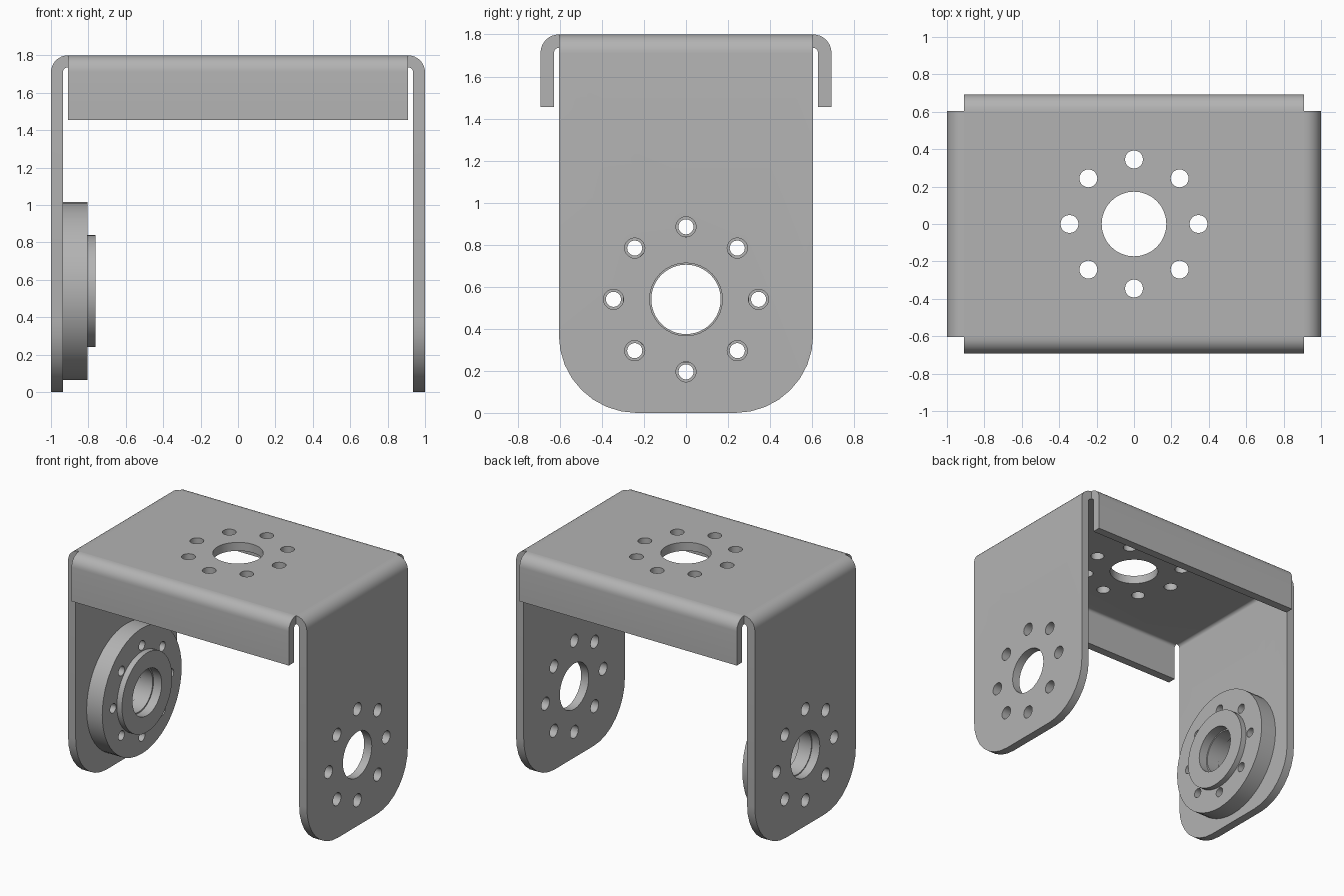
import bpy, bmesh, math
from mathutils import Matrix, Vector

cube = bpy.data.objects.get("Cube")
if cube:
    bpy.data.objects.remove(cube, do_unlink=True)

T = 0.064          # sheet thickness
HEIGHT = 1.8
HUB_Z = 0.54       # height of the pivot holes
BOLT_CIRCLE = 0.345

grey = bpy.data.materials.new("metal grey")
grey.use_nodes = True
colour = (0.45, 0.45, 0.45, 1)
grey.diffuse_color = colour
grey.node_tree.nodes["Principled BSDF"].inputs["Base Color"].default_value = colour


def make_object(name, bm):
    bmesh.ops.recalc_face_normals(bm, faces=bm.faces)
    mesh = bpy.data.meshes.new(name)
    bm.to_mesh(mesh)
    bm.free()
    mesh.materials.append(grey)
    obj = bpy.data.objects.new(name, mesh)
    bpy.context.collection.objects.link(obj)
    return obj


def boolean(obj, other, operation):
    bpy.context.view_layer.objects.active = obj
    mod = obj.modifiers.new(operation, 'BOOLEAN')
    mod.operation, mod.object, mod.solver = operation, other, 'EXACT'
    bpy.ops.object.modifier_apply(modifier=mod.name)
    bpy.data.objects.remove(other, do_unlink=True)


def round_edges(bm, test, radius, segments):
    """Round the edges whose midpoint and direction pass the test."""
    edges = []
    for e in bm.edges:
        a, b = e.verts[0].co, e.verts[1].co
        if test((a + b) / 2, (b - a).normalized()):
            edges.append(e)
    bmesh.ops.bevel(bm, geom=edges, offset=radius, offset_type='OFFSET',
                    segments=segments, profile=0.5, affect='EDGES')


def bent_sheet(name, half, width, bottom, radius, corner=0):
    """U-shaped sheet in the xz plane, extruded along y, with rounded bends."""
    inner = half - T
    outline = [(-half, bottom), (-half, HEIGHT), (half, HEIGHT), (half, bottom),
               (inner, bottom), (inner, HEIGHT - T), (-inner, HEIGHT - T), (-inner, bottom)]
    bm = bmesh.new()
    face = bm.faces.new([bm.verts.new((x, -width, z)) for x, z in outline])
    extruded = bmesh.ops.extrude_face_region(bm, geom=[face])["geom"]
    bmesh.ops.translate(bm, vec=(0, 2 * width, 0),
                        verts=[v for v in extruded if isinstance(v, bmesh.types.BMVert)])
    bmesh.ops.recalc_face_normals(bm, faces=bm.faces)
    along_y = lambda d: abs(d.y) > 0.99
    round_edges(bm, lambda m, d: along_y(d) and m.z > HEIGHT - T / 2, radius, 8)
    round_edges(bm, lambda m, d: along_y(d) and abs(m.z - HEIGHT + T) < 0.001
                and abs(abs(m.x) - inner) < 0.001, radius - T, 6)
    if corner:
        round_edges(bm, lambda m, d: abs(d.x) > 0.99 and abs(m.z - bottom) < 0.001,
                    corner, 8)
    return make_object(name, bm)


def hole_cutter(centre, axis, bore, bolt, length):
    """Central bore plus a ring of eight bolt holes along the axis."""
    bm = bmesh.new()
    turn = Vector((0, 0, 1)).rotation_difference(Vector(axis)).to_matrix().to_4x4()
    place = Matrix.Translation(centre) @ turn
    spots = [(0, 0, bore, 32)] if bore else []
    for i in range(8):
        a = i * math.tau / 8
        spots.append((BOLT_CIRCLE * math.cos(a), BOLT_CIRCLE * math.sin(a), bolt, 20))
    for x, y, r, sides in spots:
        bmesh.ops.create_cone(bm, cap_ends=True, segments=sides, radius1=r, radius2=r,
                              depth=length, matrix=place @ Matrix.Translation((x, y, 0)))
    cutter = make_object("hole_cutter", bm)
    cutter.hide_render = True
    return cutter


# Bent bracket: two long arms and two short stiffening flanges
bracket = bent_sheet("bracket", 1.0, 0.605, 0.0, 0.09, corner=0.37)
flanges = bent_sheet("flanges", 0.692, 0.91, 1.455, 0.087)
flanges.data.transform(Matrix.Rotation(math.pi / 2, 4, 'Z'))
boolean(bracket, flanges, 'UNION')
boolean(bracket, hole_cutter((0, 0, HEIGHT), (0, 0, 1), 0.173, 0.048, 0.4), 'DIFFERENCE')
boolean(bracket, hole_cutter((0, 0, HUB_Z), (1, 0, 0), 0.173, 0.048, 3), 'DIFFERENCE')

# Horn on the right arm: stepped disc turned about the pivot axis
start = -1 + T
profile = [(start, 0.165), (start, 0.475), (-0.805, 0.475), (-0.805, 0.3),
           (-0.762, 0.3), (-0.762, 0.175), (-0.83, 0.175), (-0.83, 0.165)]
bm = bmesh.new()
ring = [bm.verts.new((x, 0, HUB_Z + r)) for x, r in profile]
edges = [bm.edges.new((ring[i], ring[(i + 1) % len(ring)])) for i in range(len(ring))]
bmesh.ops.spin(bm, geom=ring + edges, cent=(0, 0, HUB_Z), axis=(1, 0, 0),
               angle=math.tau, steps=48)
bmesh.ops.remove_doubles(bm, verts=bm.verts, dist=0.0005)
horn = make_object("horn", bm)
boolean(horn, hole_cutter((-0.87, 0, HUB_Z), (1, 0, 0), 0, 0.036, 0.4), 'DIFFERENCE')

# Smooth curved walls, keep sharp rims
for obj in (bracket, horn):
    bpy.ops.object.select_all(action='DESELECT')
    obj.select_set(True)
    bpy.context.view_layer.objects.active = obj
    bpy.ops.object.shade_smooth_by_angle(angle=math.radians(30))
